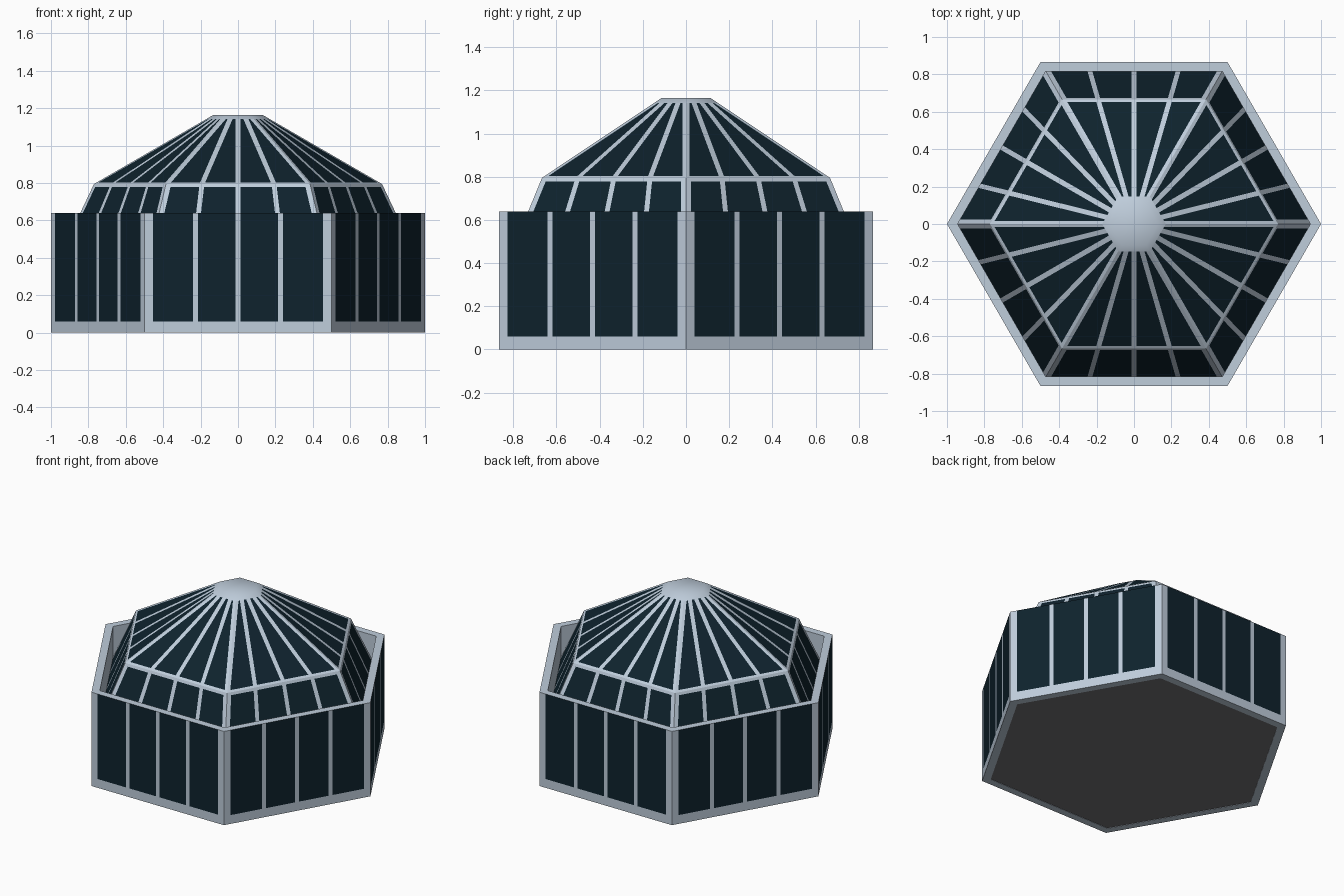
import bpy, bmesh, math
from mathutils import Vector

if "Cube" in bpy.data.objects:
    bpy.data.objects.remove(bpy.data.objects["Cube"])


def material(name, rgb):
    m = bpy.data.materials.new(name)
    m.diffuse_color = (*rgb, 1)
    m.use_nodes = True
    m.node_tree.nodes["Principled BSDF"].inputs["Base Color"].default_value = m.diffuse_color
    return m


FRAME = material("pale_blue_grey_frame", (0.52, 0.61, 0.71))
GLASS = material("dark_teal_glass", (0.0045, 0.016, 0.026))
FLOOR = material("dark_grey_floor", (0.16, 0.16, 0.17))


def corner(i, r, z):
    a = math.radians(60 * i)
    return Vector((r * math.cos(a), r * math.sin(a), z))


def finish(name, bm, mats, smooth=False):
    bmesh.ops.remove_doubles(bm, verts=bm.verts, dist=1e-5)
    me = bpy.data.meshes.new(name)
    bm.to_mesh(me)
    bm.free()
    for m in mats:
        me.materials.append(m)
    for p in me.polygons:
        p.use_smooth = smooth
    ob = bpy.data.objects.new(name, me)
    bpy.context.collection.objects.link(ob)
    return ob


def quad(bm, pts, mat=0):
    f = bm.faces.new([bm.verts.new(p) for p in pts])
    f.material_index = mat


def band(bm, r0, z0, r1, z1, side, bar, low, high, spacing):
    """Six sloped sides, each cut flush into four glass panes and a frame."""
    for i in range(6):
        a, b = corner(i, r0, z0), corner(i + 1, r0, z0)
        c, d = corner(i + 1, r1, z1), corner(i, r1, z1)
        slant = ((c + d) / 2 - (a + b) / 2).length
        ts = [0, low / slant, 1 - high / slant, 1]
        rows = []
        for t in ts:
            p, q = a.lerp(d, t), b.lerp(c, t)
            length = (q - p).length
            xs = [0, side]
            for k in (-1, 0, 1):
                mid = length * (0.5 + k * spacing)
                xs += [mid - bar / 2, mid + bar / 2]
            xs += [length - side, length]
            rows.append([p.lerp(q, x / length) for x in xs])
        for j in range(3):
            if ts[j + 1] - ts[j] < 1e-5:
                continue
            for k in range(9):
                quad(bm, (rows[j][k], rows[j][k + 1], rows[j + 1][k + 1], rows[j + 1][k]),
                     1 if j == 1 and k % 2 else 0)


def ring(bm, r0, z0, r1, z1):
    for i in range(6):
        quad(bm, (corner(i, r0, z0), corner(i + 1, r0, z0),
                  corner(i + 1, r1, z1), corner(i, r1, z1)))


# Outer glazed wall with solid rim, plain inner face and underside border
bm = bmesh.new()
band(bm, 1.0, 0, 1.0, 0.64, 0.045, 0.027, 0.06, 0, 0.2275)
ring(bm, 1.0, 0.64, 0.943, 0.64)
ring(bm, 0.943, 0.64, 0.943, 0)
ring(bm, 0.943, 0, 1.0, 0)
finish("glazed_outer_wall", bm, [FRAME, GLASS])

# Dome: steep lower band behind the wall, shallow upper band
bm = bmesh.new()
band(bm, 0.943, 0.43, 0.77, 0.795, 0.028, 0.026, 0, 0.018, 0.25)
band(bm, 0.77, 0.795, 0.17, 1.142, 0.02, 0.027, 0.016, 0, 0.25)
finish("glazed_dome_roof", bm, [FRAME, GLASS])

# Smooth flat-topped cap
bm = bmesh.new()
ring(bm, 0.17, 1.142, 0.13, 1.165)
quad(bm, [corner(i, 0.13, 1.165) for i in range(6)])
finish("roof_cap", bm, [FRAME], True)

# Floor slab seen from below
bm = bmesh.new()
quad(bm, [corner(-i, 0.943, 0.002) for i in range(6)])
finish("floor_slab", bm, [FLOOR])
